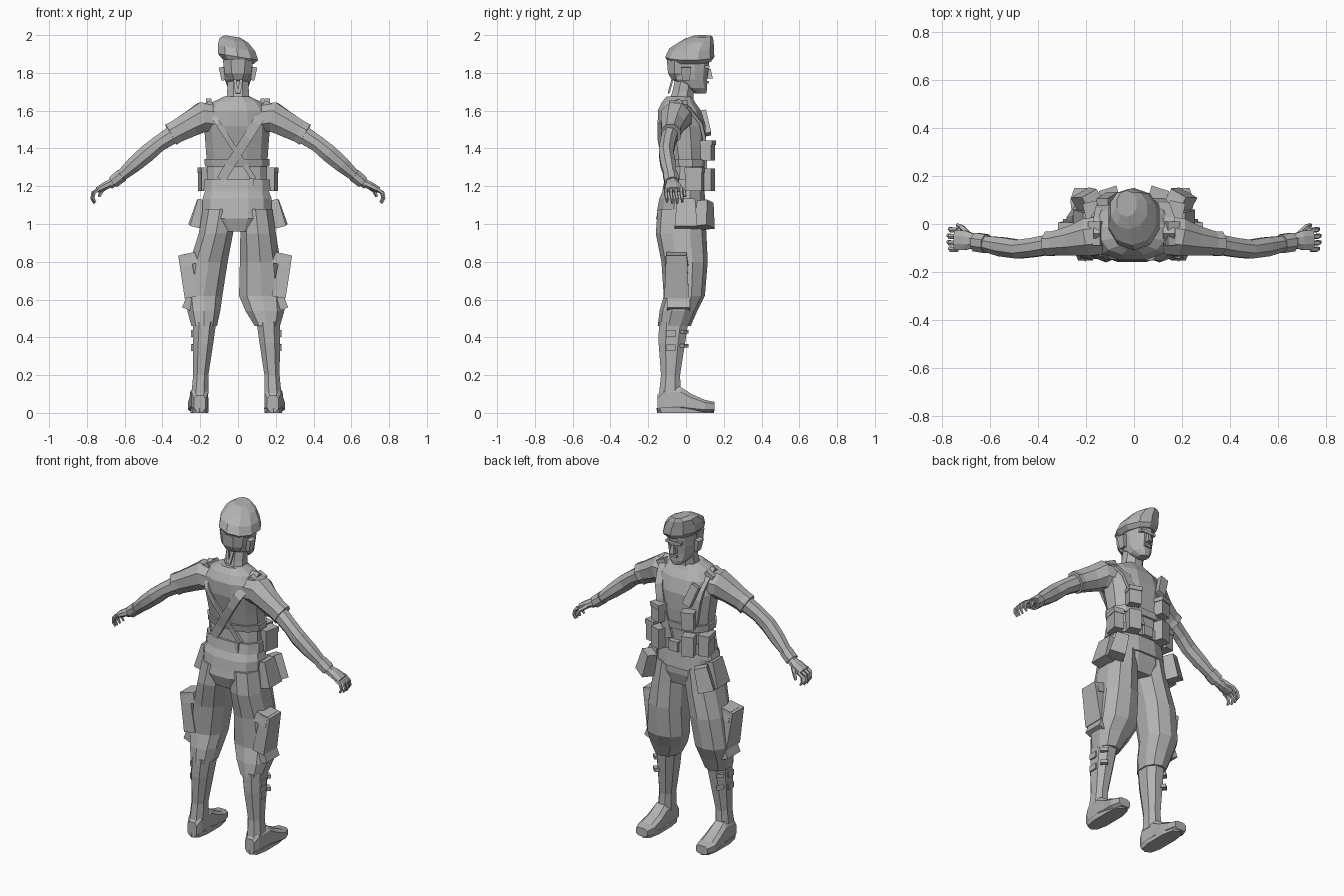
import bpy, bmesh, math
from mathutils import Vector, Euler

grey = bpy.data.materials.new("plain_grey")
grey.diffuse_color = (0.45, 0.45, 0.45, 1)
X, Y, Z = Vector((1, 0, 0)), Vector((0, 1, 0)), Vector((0, 0, 1))


def finish(name, bm):
    bmesh.ops.recalc_face_normals(bm, faces=bm.faces)
    me = bpy.data.meshes.new(name)
    bm.to_mesh(me)
    bm.free()
    me.materials.append(grey)
    ob = bpy.data.objects.new(name, me)
    bpy.context.collection.objects.link(ob)
    return ob


def sq(v, p):
    return math.copysign(abs(v) ** p, v)


def skin(name, rings):
    """Join closed rings of points into a capped skin."""
    bm = bmesh.new()
    loops = [[bm.verts.new(p) for p in r] for r in rings]
    n = len(loops[0])
    for a, b in zip(loops, loops[1:]):
        for i in range(n):
            bm.faces.new((a[i], a[(i + 1) % n], b[(i + 1) % n], b[i]))
    bm.faces.new(loops[0])
    bm.faces.new(loops[-1])
    return finish(name, bm)


def ring(c, u, v, n, p):
    out = []
    for i in range(n):
        a = 2 * math.pi * (i + 0.5) / n
        out.append(Vector(c) + u * sq(math.cos(a), p) + v * sq(math.sin(a), p))
    return out


def loft(name, rows, n=10, p=0.85, u=X, v=Y):
    """Rows are x, y, z, half width along u, half width along v."""
    return skin(name, [ring(r[:3], u * r[3], v * r[4], n, p) for r in rows])


def tube(name, rows, n=8, side=Y):
    """Rows are x, y, z, half height, half depth along a bent path."""
    pts = [Vector(r[:3]) for r in rows]
    rings = []
    for i, r in enumerate(rows):
        d = (pts[min(i + 1, len(pts) - 1)] - pts[max(i - 1, 0)]).normalized()
        u = d.cross(side).normalized()
        rings.append(ring(pts[i], u * r[3], u.cross(d).normalized() * r[4], n, 1))
    return skin(name, rings)


def box(name, c, size, rot=(0, 0, 0), taper=1.0):
    """Box whose top is scaled by taper."""
    bm = bmesh.new()
    bmesh.ops.create_cube(bm, size=1)
    e = Euler([math.radians(a) for a in rot]).to_matrix()
    for vert in bm.verts:
        t = taper if vert.co.z > 0 else 1
        q = Vector((vert.co.x * size[0] * t, vert.co.y * size[1] * t, vert.co.z * size[2]))
        vert.co = e @ q + Vector(c)
    return finish(name, bm)


# torso and collar
TORSO = [(-.005, -.02, 1.10, .18, .125), (-.005, -.005, 1.2, .165, .1),
         (-.005, 0, 1.3, .163, .1), (-.005, -.01, 1.42, .172, .118),
         (-.005, -.022, 1.52, .18, .13), (-.005, -.035, 1.6, .168, .118),
         (-.005, -.04, 1.645, .135, .09), (-.005, -.035, 1.675, .07, .07)]
loft("torso", TORSO, 12)


def section(z):
    for a, b in zip(TORSO, TORSO[1:]):
        if a[2] <= z <= b[2]:
            t = (z - a[2]) / (b[2] - a[2])
            return [a[i] + (b[i] - a[i]) * t for i in range(5)]
    return TORSO[-1]


def surface(x, z, side, lift):
    """Point on the front (+1) or back (-1) of the torso."""
    s = section(z)
    k = min(.97, abs((x - s[0]) / s[3]))
    return Vector((x, s[1] + side * (s[4] * (1 - k ** 2.3) ** .45 + lift), z))


def band(name, z0, z1, grow):
    rows = []
    for z in (z0, z1):
        s = section(z)
        rows.append((s[0], s[1], z, s[3] + grow, s[4] + grow))
    loft(name, rows, 12)


band("belt", 1.175, 1.235, .014)
band("chest_band", 1.305, 1.345, .012)
loft("jacket_skirt", [(-.005, -.022, 1.07, .188, .135), (-.005, -.02, 1.135, .188, .125),
                      (-.005, -.012, 1.18, .172, .112)], 12)
loft("pelvis", [(-.008, -.028, .96, .13, .11), (-.008, -.03, 1.03, .19, .132),
                (-.005, -.022, 1.1, .18, .125)], 12)


# shoulder straps, wrapped over the shirt
def strap(name, back, top, front, width, lift=.008):
    items = []
    for i in range(6):
        t = i / 5
        items.append((surface(back[0] + (top[0] - back[0]) * t,
                              back[1] + (1.61 - back[1]) * t, -1, lift), -Y))
    items.append((Vector((top[0], -.04, top[1])), Z))
    for i in range(6):
        t = i / 5
        items.append((surface(top[0] + (front[0] - top[0]) * t,
                              1.61 + (front[1] - 1.61) * t, 1, lift), Y))
    rings = []
    for i, (pt, nor) in enumerate(items):
        d = items[min(i + 1, len(items) - 1)][0] - items[max(i - 1, 0)][0]
        w = d.cross(nor).normalized() * width / 2
        h = nor * .009
        rings.append([pt - w - h, pt + w - h, pt + w + h, pt - w + h])
    skin(name, rings)


strap("wide_strap", (-.09, 1.235), (.145, 1.655), (.04, 1.24), .05)
strap("thin_strap", (.085, 1.235), (-.155, 1.655), (-.12, 1.34), .028, .005)
box("chest_holder", (-.11, .105, 1.535), (.05, .03, .13), (12, -20, 0))
box("belt_buckle", (0, .115, 1.205), (.06, .02, .06))
box("back_buckle", (.07, -.105, 1.21), (.025, .025, .06))

# neck and head
loft("neck", [(0, -.03, 1.63, .07, .07), (0, -.015, 1.7, .062, .062), (0, .0, 1.78, .06, .06)], 8, 1)
loft("head", [(0, .078, 1.692, .028, .03), (0, .052, 1.72, .056, .062), (0, .02, 1.765, .072, .095),
              (0, .018, 1.81, .078, .103), (0, .015, 1.88, .08, .112)], 12, .9)
loft("hair", [(0, -.035, 1.765, .05, .045), (0, -.032, 1.8, .076, .068), (0, -.025, 1.87, .086, .082)], 8)
box("nose", (0, .122, 1.795), (.03, .04, .05), (0, 0, 0), .45)
box("brow", (0, .112, 1.832), (.1, .024, .016))
box("mouth", (0, .112, 1.75), (.045, .018, .014))
for s in (-1, 1):
    box("ear", (s * .083, .0, 1.795), (.02, .04, .07), (0, s * 10, 0), 1.3)
    box("beret_ribbon", (s * .012, -.08, 1.735), (.016, .01, .09), (-15, s * 8, 0))

# beret, leaning to one side
loft("beret", [(0, .018, 1.86, .086, .115), (0, .02, 1.885, .112, .13), (-.008, .03, 1.93, .104, .118),
               (-.022, .062, 1.972, .08, .084), (-.03, .085, 1.993, .043, .055)], 10, .95,
     Vector((1, 0, -.16)))

# arms and hands
for s in (-1, 1):
    tube("sleeve", [(s * .12, -.045, 1.56, .085, .085), (s * .19, -.055, 1.565, .085, .085),
                    (s * .25, -.07, 1.53, .073, .068), (s * .325, -.08, 1.49, .064, .054),
                    (s * .355, -.082, 1.473, .066, .056)])
    tube("forearm", [(s * .33, -.082, 1.483, .052, .045), (s * .42, -.098, 1.425, .046, .043),
                     (s * .48, -.105, 1.375, .05, .042), (s * .55, -.095, 1.315, .045, .043),
                     (s * .63, -.08, 1.245, .03, .034), (s * .68, -.07, 1.207, .026, .032)])
    tube("cuff", [(s * .615, -.082, 1.258, .038, .042), (s * .66, -.075, 1.222, .036, .042)])
    tube("palm", [(s * .66, -.072, 1.222, .022, .03), (s * .7, -.068, 1.203, .023, .043),
                  (s * .745, -.066, 1.18, .017, .046)])
    for i in range(4):
        y = -.106 + i * .027
        k = .006 * (1 - abs(i - 1.5))
        tube("finger", [(s * .735, y, 1.185, .011, .011), (s * (.765 + k), y, 1.165, .01, .011),
                        (s * (.77 + k), y + .004, 1.135, .009, .009),
                        (s * (.757 + k), y + .006, 1.112 - k, .006, .006)], 5)
    tube("thumb", [(s * .69, -.04, 1.2, .013, .013), (s * .72, -.012, 1.178, .012, .012),
                   (s * .735, -.004, 1.145, .008, .008)], 5)

# trousers: z, front, back, then inner and outer edge for each leg
LEG = [(1.08, .1, -.15, .0, .185, .0, .19), (.95, .108, -.16, .008, .205, .022, .212),
       (.8, .115, -.13, .005, .23, .05, .26), (.62, .1, -.118, .0, .25, .078, .285),
       (.54, .06, -.14, .035, .25, .09, .272), (.46, .025, -.15, .085, .225, .108, .25)]
for s in (-1, 1):
    k = 3 if s > 0 else 5
    o = .19 if s > 0 else .207
    loft("trouser_leg", [(s * (r[k] + r[k + 1]) / 2, (r[1] + r[2]) / 2, r[0],
                          (r[k + 1] - r[k]) / 2, (r[1] - r[2]) / 2) for r in LEG], 10, .9)
    # boots
    loft("boot_shaft", [(s * (o - .03), -.066, .48, .066, .083), (s * (o - .022), -.075, .37, .058, .075),
                        (s * (o - .01), -.082, .2, .043, .054), (s * (o - .005), -.085, .1, .048, .062)], 8)
    loft("boot_foot", [(s * (o - .005), -.152, .05, .032, .045), (s * (o - .005), -.12, .07, .046, .067),
                       (s * o, -.03, .072, .048, .07), (s * o, .03, .052, .052, .05),
                       (s * (o + .005), .1, .036, .056, .034), (s * (o + .003), .15, .034, .04, .026)],
         8, .6, X, Z)
    loft("boot_sole", [(s * (o - .003), -.003, 0, .048, .15), (s * (o - .003), -.003, .025, .05, .153)], 10, .7)
    # gaiter straps
    for z in (.345, .42):
        box("gaiter_buckle", (s * (o + .032), -.08, z), (.018, .05, .035))
        box("gaiter_tab", (s * (o + .015), -.01, z + .01), (.04, .03, .02), (0, 0, s * -40))
    # cargo pockets
    x = .235 if s > 0 else .265
    box("cargo_pocket", (s * x, -.05, .725), (.075, .13, .23), (0, s * 10, 0), .85)
    box("pocket_flap", (s * (x - .007), -.05, .815), (.085, .125, .06), (0, s * 12, 0), .85)
    box("knee_fold", (s * (x - .01), -.04, .58), (.06, .12, .07), (0, s * -22, 0))
    # pouches hanging under the belt
    box("side_pouch", (s * .205, .0, 1.055), (.065, .12, .15), (0, s * -14, 0), .8)
    box("front_pouch", (s * .19, .1, 1.05), (.09, .075, .14), (6, s * -14, s * -30), .8)
    # pouches on belt and chest band
    box("belt_pouch", (s * .172, .045, 1.235), (.06, .09, .12), (0, 0, s * -12))
    box("belt_pouch_lid", (s * .172, .045, 1.285), (.066, .096, .03), (0, 0, s * -12))
    box("ammo_pouch", (s * .1, .115, 1.235), (.07, .06, .12), (0, 0, s * -18))
    box("chest_pouch", (s * .1, .115, 1.385), (.07, .06, .1), (0, 0, s * -18))
    box("chest_pouch_lid", (s * .1, .117, 1.43), (.076, .066, .025), (0, 0, s * -18))
    # shoulder pads under the straps
    box("shoulder_pad", (s * .158, -.04, 1.625), (.055, .1, .04), (0, s * 25, 0))
